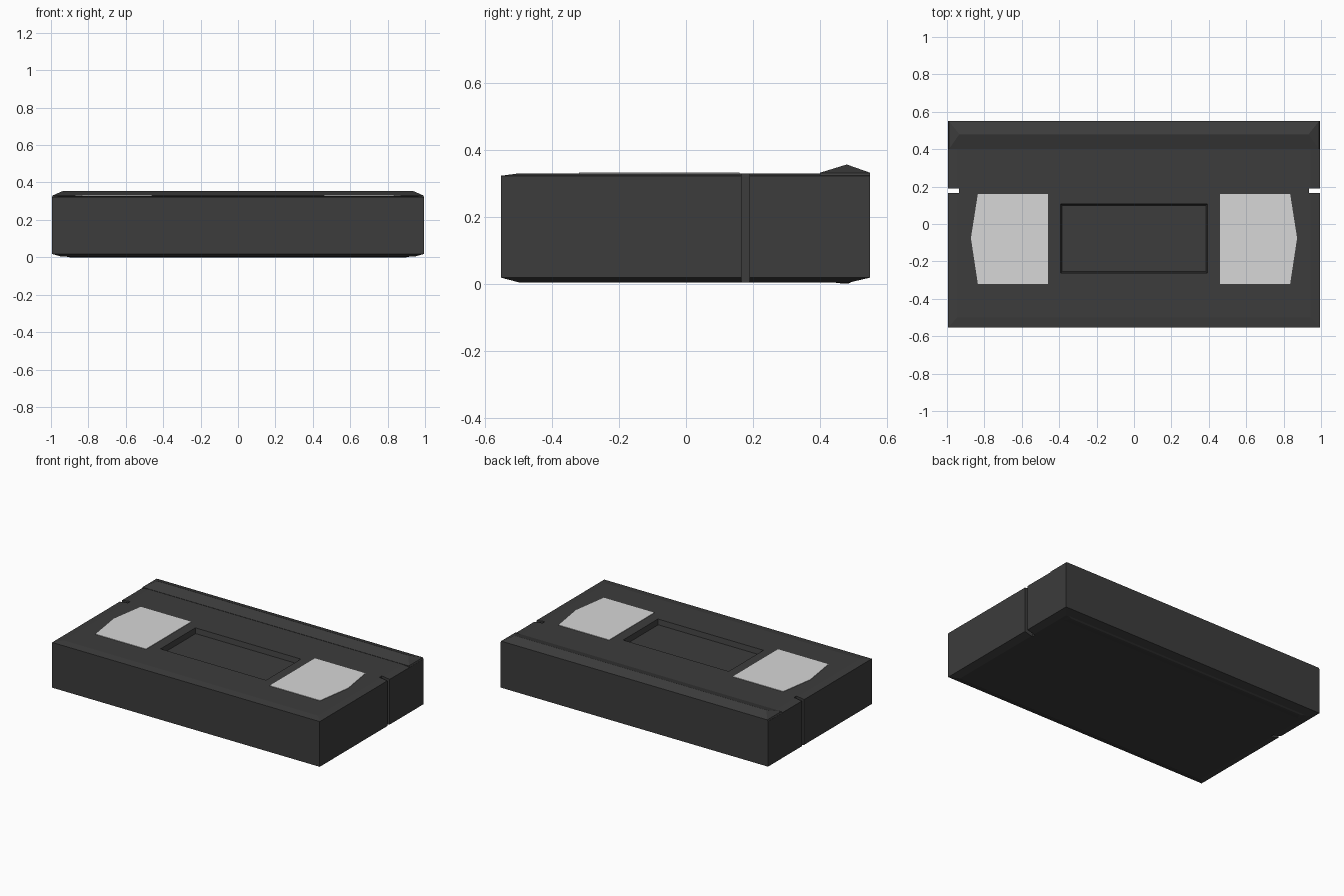
import bpy
import bmesh

cube = bpy.data.objects.get("Cube")
if cube:
    bpy.data.objects.remove(cube, do_unlink=True)


def make_material(name, color):
    mat = bpy.data.materials.new(name)
    mat.use_nodes = True
    mat.diffuse_color = (*color, 1)
    bsdf = mat.node_tree.nodes["Principled BSDF"]
    bsdf.inputs["Base Color"].default_value = (*color, 1)
    bsdf.inputs["Roughness"].default_value = 0.8
    return mat


def loft(name, rings, mat):
    """Solid from a stack of matching rings, capped at both ends."""
    bm = bmesh.new()
    loops = [[bm.verts.new(p) for p in ring] for ring in rings]
    n = len(loops[0])
    for low, high in zip(loops, loops[1:]):
        for i in range(n):
            j = (i + 1) % n
            bm.faces.new((low[i], low[j], high[j], high[i]))
    bm.faces.new(loops[0][::-1])
    bm.faces.new(loops[-1])
    bmesh.ops.recalc_face_normals(bm, faces=bm.faces)
    mesh = bpy.data.meshes.new(name)
    bm.to_mesh(mesh)
    bm.free()
    mesh.materials.append(mat)
    obj = bpy.data.objects.new(name, mesh)
    bpy.context.collection.objects.link(obj)
    return obj


def ring(outline, z):
    return [(x, y, z) for x, y in outline]


def rectangle(x, y0, y1):
    return [(-x, y0), (x, y0), (x, y1), (-x, y1)]


black = make_material("black plastic", (0.045, 0.045, 0.045))
white = make_material("white window", (0.68, 0.68, 0.68))

# Cassette body: notched outline with shallow sloping rims above and below
half = [(0.995, -0.553), (0.995, 0.165), (0.935, 0.165),
        (0.935, 0.19), (0.995, 0.19), (0.995, 0.55)]
outline = half + [(-x, y) for x, y in reversed(half)]
rim = [(max(-0.945, min(0.945, x)), max(-0.5, min(0.49, y))) for x, y in outline]
body = loft("cassette_body", [ring(rim, 0.004), ring(outline, 0.018),
                              ring(outline, 0.322), ring(rim, 0.329)], black)

# Label recess with slightly sloping walls
cutter = loft("label_recess_cutter",
              [ring(rectangle(0.385, -0.255, 0.1), 0.295),
               ring(rectangle(0.395, -0.265, 0.11), 0.34)], black)
cutter.hide_render = True
cut = body.modifiers.new("label_recess", "BOOLEAN")
cut.operation = "DIFFERENCE"
cut.object = cutter
cut.solver = "EXACT"
bpy.context.view_layer.objects.active = body
bpy.ops.object.modifier_apply(modifier=cut.name)
bpy.data.objects.remove(cutter, do_unlink=True)

# Raised ridge along the tape door at the back
loft("door_ridge", [ring(rectangle(0.995, 0.4, 0.55), 0.32),
                    ring(rectangle(0.99, 0.4, 0.55), 0.331),
                    ring(rectangle(0.935, 0.478, 0.482), 0.355)], black)

# Low strip under the tape door
loft("door_underside", [ring(rectangle(0.9, 0.47, 0.485), 0),
                        ring(rectangle(0.94, 0.4, 0.5), 0.008)], black)

# Reel windows, each with a pointed outer edge
for side, name in ((1, "left_reel_window"), (-1, "right_reel_window")):
    shape = [(0.46, -0.32), (0.835, -0.32), (0.872, -0.075),
             (0.835, 0.16), (0.46, 0.16)]
    shape = [(side * x, y) for x, y in shape]
    loft(name, [ring(shape, 0.326), ring(shape, 0.332)], white)
